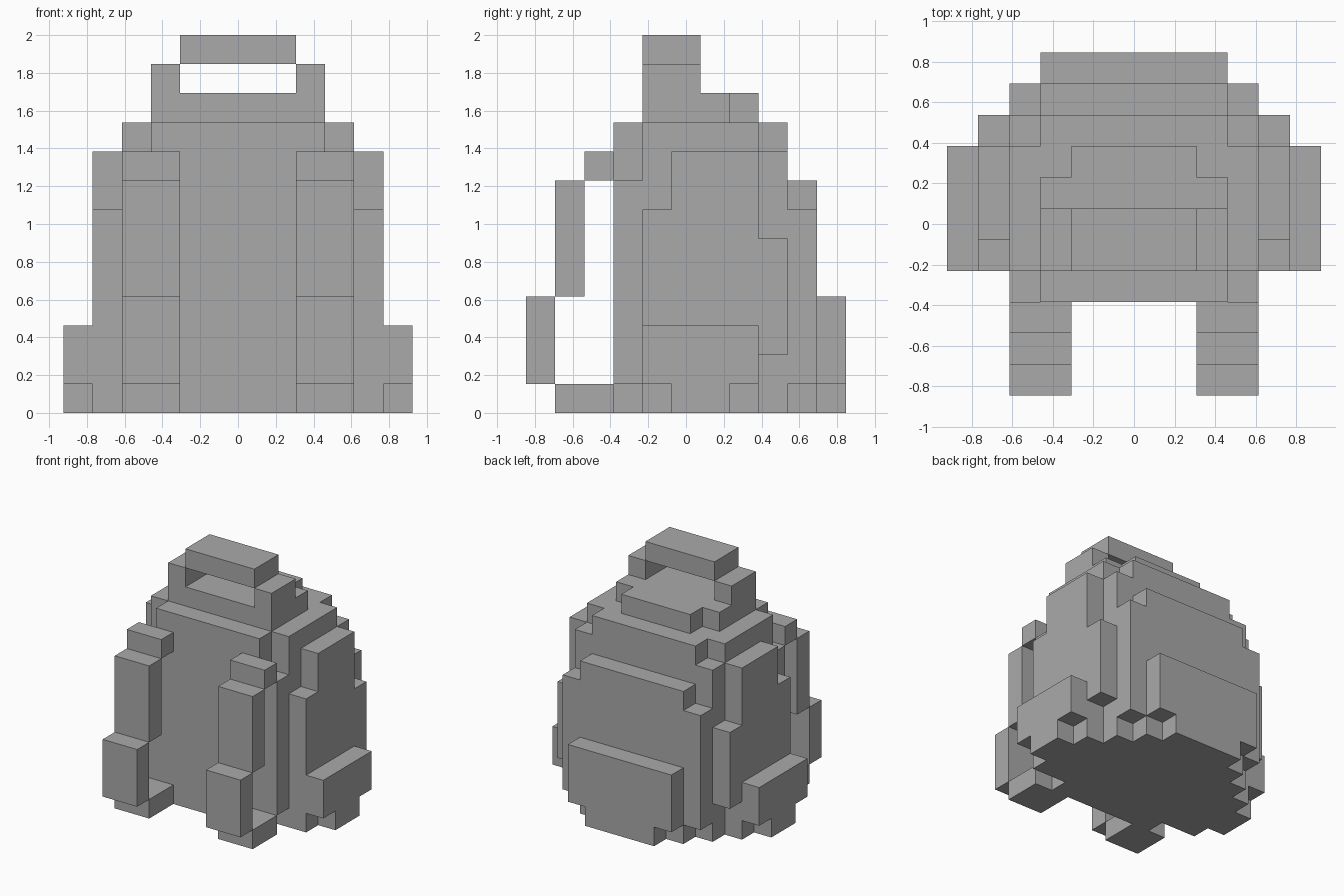
import bpy
import bmesh
from mathutils import Vector

U = 2 / 13  # edge of one cube cell

if "Cube" in bpy.data.objects:
    bpy.data.objects.remove(bpy.data.objects["Cube"], do_unlink=True)

grey = bpy.data.materials.new("plain grey")
grey.use_nodes = True
grey.diffuse_color = (0.4, 0.4, 0.4, 1)
grey.node_tree.nodes["Principled BSDF"].inputs["Base Color"].default_value = (0.4, 0.4, 0.4, 1)

# Boxes in cells: x from, x to (mirrored to -x), y from, y to, z from, z to
PARTS = {
    "bag_body": [
        (0, 3, 3, 9, 0, 10), (3, 4, 4, 8, 0, 10), (3, 4, 8, 9, 0, 9),
        (3, 4, 3, 4, 1, 8), (0, 3, 9, 10, 0, 8), (3, 4, 9, 10, 1, 7),
    ],
    "side_panels": [(4, 5, 4, 8, 0, 7), (4, 5, 5, 8, 7, 9), (4, 5, 8, 9, 2, 6)],
    "side_pockets": [(5, 6, 5, 7, 0, 1), (5, 6, 4, 8, 1, 3)],
    "back_pocket": [(0, 2, 10, 11, 0, 1), (0, 3, 10, 11, 1, 4)],
    "top_flap": [(0, 3, 4, 7, 10, 11), (0, 2, 7, 8, 10, 11)],
    "carry_handle": [(2, 3, 4, 6, 11, 12), (0, 2, 4, 6, 12, 13)],
    "shoulder_straps": [
        (2, 4, 2, 3, 8, 9), (2, 4, 1, 2, 4, 8),
        (2, 4, 0, 1, 1, 4), (2, 4, 1, 3, 0, 1),
    ],
}


def fill(boxes):
    """Return the mirrored set of cells covered by the boxes."""
    cells = set()
    for x0, x1, y0, y1, z0, z1 in boxes:
        for x in range(x0, x1):
            for y in range(y0, y1):
                for z in range(z0, z1):
                    cells |= {(x, y, z), (-1 - x, y, z)}
    return cells


def build(name, cells, solid):
    """Make the outer skin of a part, leaving out faces hidden by other cells."""
    bm = bmesh.new()
    corners = {}

    def corner(p):
        if p not in corners:
            corners[p] = bm.verts.new(Vector((p[0], p[1] - 5.5, p[2])) * U)
        return corners[p]

    for cell in sorted(cells):
        for axis in range(3):
            a, b = (axis + 1) % 3, (axis + 2) % 3
            for side in (0, 1):
                beyond = list(cell)
                beyond[axis] += 2 * side - 1
                if tuple(beyond) in solid:
                    continue
                loop = []
                for da, db in ((0, 0), (1, 0), (1, 1), (0, 1)):
                    p = list(cell)
                    p[axis] += side
                    p[a] += da
                    p[b] += db
                    loop.append(corner(tuple(p)))
                bm.faces.new(loop if side else loop[::-1])

    # Merge the cells into large flat faces
    bmesh.ops.dissolve_limit(bm, angle_limit=0.01, verts=bm.verts[:], edges=bm.edges[:])
    mesh = bpy.data.meshes.new(name)
    bm.to_mesh(mesh)
    bm.free()
    mesh.materials.append(grey)
    bpy.context.collection.objects.link(bpy.data.objects.new(name, mesh))


filled = {name: fill(boxes) for name, boxes in PARTS.items()}
solid = set().union(*filled.values())
for name, cells in filled.items():
    build(name, cells, solid)
